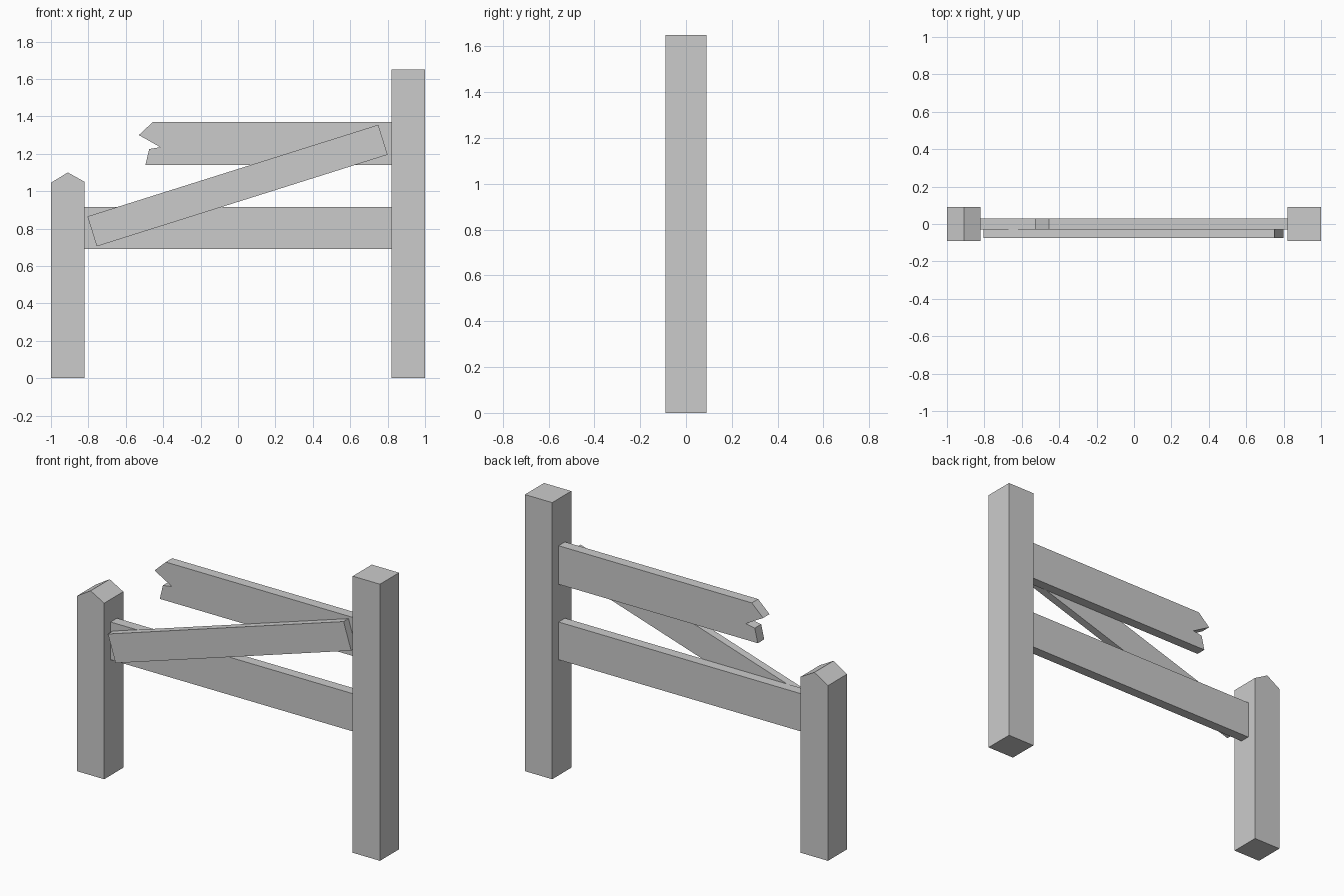
import bpy
import bmesh

if "Cube" in bpy.data.objects:
    bpy.data.objects.remove(bpy.data.objects["Cube"])


def slab(name, profile, y0, y1):
    """Extrude a front-view (x, z) outline from y0 to y1."""
    bm = bmesh.new()
    face = bm.faces.new([bm.verts.new((x, y0, z)) for x, z in profile])
    ext = bmesh.ops.extrude_face_region(bm, geom=[face])
    verts = [v for v in ext["geom"] if isinstance(v, bmesh.types.BMVert)]
    bmesh.ops.translate(bm, verts=verts, vec=(0, y1 - y0, 0))
    bmesh.ops.recalc_face_normals(bm, faces=bm.faces)
    mesh = bpy.data.meshes.new(name)
    bm.to_mesh(mesh)
    bm.free()
    obj = bpy.data.objects.new(name, mesh)
    bpy.context.collection.objects.link(obj)
    return obj


POST_Y, RAIL_Y = 0.09, 0.03

# Posts: short one with a peaked top, tall one with a flat top
slab("short_post", [(-1, 0), (-0.82, 0), (-0.82, 1.05), (-0.91, 1.10), (-1, 1.045)],
     -POST_Y, POST_Y)
slab("tall_post", [(0.82, 0), (1, 0), (1, 1.65), (0.82, 1.65)], -POST_Y, POST_Y)

# Whole lower rail
slab("lower_rail", [(-0.82, 0.69), (0.82, 0.69), (0.82, 0.915), (-0.82, 0.915)],
     -RAIL_Y, RAIL_Y)

# Upper rail with a splintered free end
slab("broken_upper_rail",
     [(0.82, 1.14), (0.82, 1.37), (-0.455, 1.37), (-0.53, 1.30),
      (-0.415, 1.235), (-0.475, 1.225), (-0.495, 1.14)],
     -RAIL_Y, RAIL_Y)

# Diagonal plank on the front of the rails
slab("diagonal_brace", [(-0.805, 0.865), (-0.755, 0.705), (0.80, 1.195), (0.75, 1.355)],
     -0.076, -0.029)
